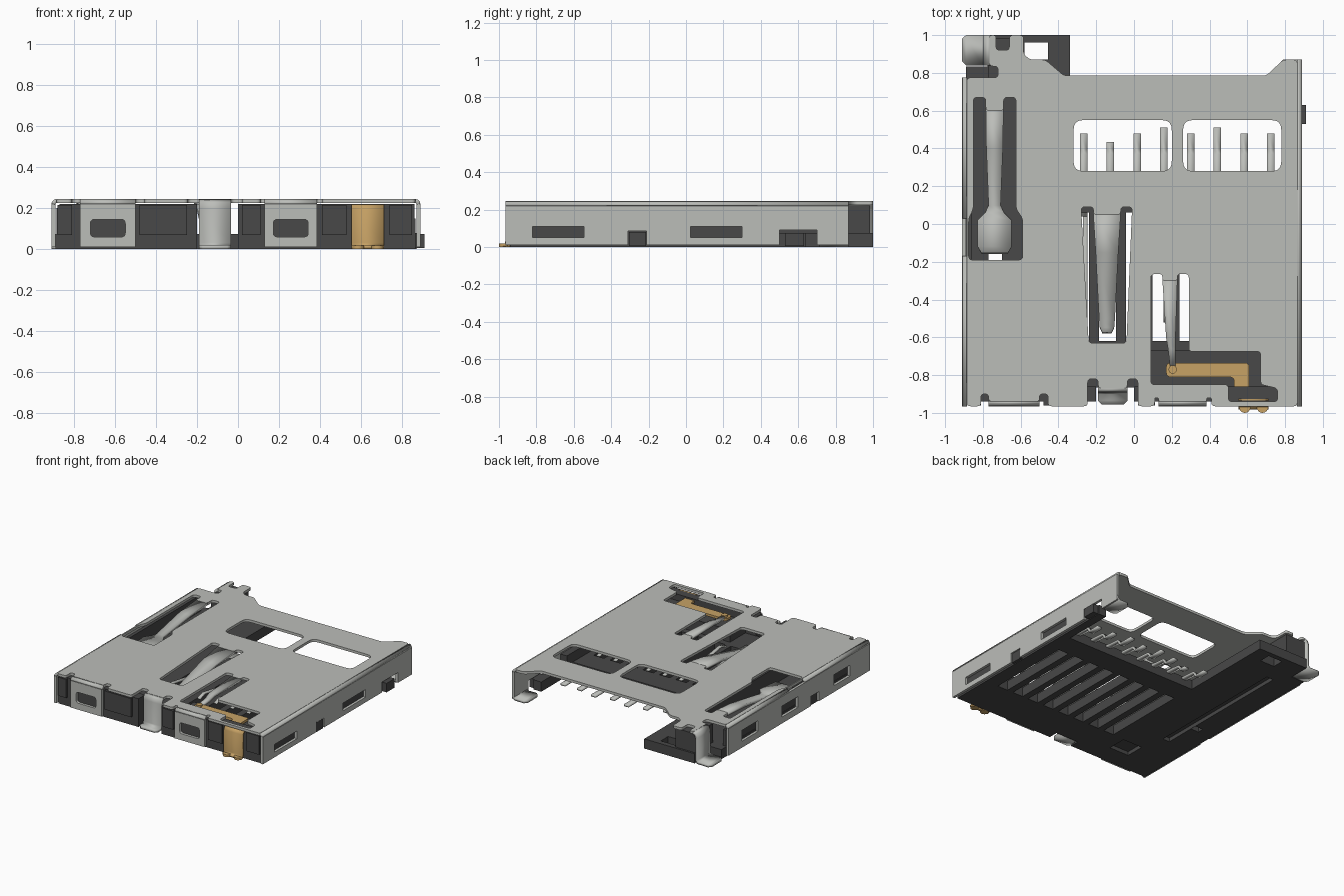
import bpy
import math
from mathutils import Matrix, Vector

default_cube = bpy.data.objects.get("Cube")
if default_cube:
    bpy.data.objects.remove(default_cube)


def make_material(name, red, green, blue):
    material = bpy.data.materials.new(name)
    material.use_nodes = True
    colour = (red, green, blue, 1)
    material.diffuse_color = colour
    material.node_tree.nodes["Principled BSDF"].inputs["Base Color"].default_value = colour
    return material


STEEL = make_material("steel grey", .5, .51, .485)
PLASTIC = make_material("black plastic", .065, .065, .065)
BRONZE = make_material("contact bronze", .57, .36, .13)

SHEET = .02          # sheet metal thickness
TOP = .235           # middle of the top sheet
X, Y, Z = Vector((1, 0, 0)), Vector((0, 1, 0)), Vector((0, 0, 1))
parts = []


def add_part(name, mesh, material):
    part = bpy.data.objects.new(name, mesh)
    bpy.context.collection.objects.link(part)
    mesh.materials.clear()
    mesh.materials.append(material)
    parts.append(part)
    return part


def rect(left, right, low, high):
    return [(left, low), (right, low), (right, high), (left, high)]


def rounded(points, radius):
    """Round every corner of a closed outline."""
    if not radius:
        return points
    result = []
    for i, point in enumerate(points):
        corner = Vector(point)
        before = Vector(points[i - 1]) - corner
        after = Vector(points[(i + 1) % len(points)]) - corner
        reach = min(radius, before.length * .45, after.length * .45)
        start = corner + before.normalized() * reach
        end = corner + after.normalized() * reach
        for step in range(5):
            t = step / 4
            result.append(start * (1 - t) ** 2 + corner * 2 * t * (1 - t) + end * t * t)
    return result


def plate(name, material, outline, low, high, holes=(), radius=0, across=X, up=Y):
    """Flat sheet with holes; low and high are measured along its normal."""
    curve = bpy.data.curves.new(name + " outline", "CURVE")
    curve.dimensions = "2D"
    curve.fill_mode = "BOTH"
    curve.extrude = (high - low) / 2
    for loop in [outline, *holes]:
        points = rounded(loop, radius)
        spline = curve.splines.new("POLY")
        spline.points.add(len(points) - 1)
        for target, point in zip(spline.points, points):
            target.co = (point[0], point[1], 0, 1)
        spline.use_cyclic_u = True
    temporary = bpy.data.objects.new(name + " outline", curve)
    bpy.context.collection.objects.link(temporary)
    graph = bpy.context.evaluated_depsgraph_get()
    mesh = bpy.data.meshes.new_from_object(temporary.evaluated_get(graph))
    bpy.data.objects.remove(temporary)
    normal = across.cross(up)
    frame = Matrix((across, up, normal)).transposed().to_4x4()
    frame.translation = normal * (low + high) / 2
    mesh.transform(frame)
    return add_part(name, mesh, material)


def box(name, material, left, right, front, back, low, high):
    return plate(name, material, rect(left, right, front, back), low, high)


def ribbon(name, material, path, across=X, thickness=SHEET):
    """Bent strip; path is a list of (centre, half width)."""
    vertices = []
    for centre, half in path:
        vertices += [Vector(centre) - across * half, Vector(centre) + across * half]
    faces = [(i, i + 1, i + 3, i + 2) for i in range(0, len(vertices) - 2, 2)]
    mesh = bpy.data.meshes.new(name)
    mesh.from_pydata(vertices, [], faces)
    strip = add_part(name, mesh, material)
    solid = strip.modifiers.new("sheet thickness", "SOLIDIFY")
    solid.thickness = thickness
    solid.offset = 0
    return strip


def edge_bend(name, start, outward, along, half):
    """Quarter round that joins the top sheet to a wall."""
    path = []
    for step in range(5):
        angle = math.radians(90) * step / 4
        offset = outward * math.sin(angle) + Z * (math.cos(angle) - 1)
        path.append((Vector(start) + offset * .015, half))
    return ribbon(name, STEEL, path, along)


# Top sheet of the shell: front notches, stepped back edge, spring cut-outs
top_outline = [
    (-.885, -.965), (-.81, -.965), (-.81, -.9), (-.77, -.9), (-.77, -.94),
    (-.5, -.94), (-.5, -.9), (-.455, -.9), (-.455, -.965), (-.245, -.965),
    (-.245, -.82), (-.19, -.82), (-.19, -.87), (-.035, -.87), (-.035, -.82),
    (.02, -.82), (.02, -.965), (.11, -.965), (.11, -.92), (.13, -.92),
    (.13, -.94), (.385, -.94), (.385, -.92), (.41, -.92), (.41, -.965),
    (.865, -.965), (.865, .87), (.79, .87), (.7, .785), (-.37, .785),
    (-.47, .87), (-.55, .87), (-.585, .9), (-.585, 1), (-.66, 1), (-.66, .92),
    (-.73, .92), (-.73, 1), (-.765, 1), (-.765, .835), (-.72, .835),
    (-.72, .775), (-.885, .775)]
latch_hole = [
    (-.85, .67), (-.785, .67), (-.785, .6), (-.69, .6), (-.69, .67), (-.625, .67),
    (-.625, .08), (-.59, .03), (-.59, -.19), (-.875, -.19), (-.875, .03), (-.85, .08)]
card_spring_hole = [
    (-.28, .09), (-.215, .09), (-.215, .05), (-.07, .05), (-.07, .09),
    (-.01, .09), (-.04, -.63), (-.24, -.63)]
switch_hole = [
    (.09, -.265), (.15, -.265), (.15, -.3), (.23, -.3), (.23, -.265), (.29, -.265),
    (.29, -.675), (.67, -.675), (.67, -.85), (.76, -.87), (.76, -.94), (.5, -.94),
    (.5, -.85), (.09, -.85)]
windows = [rounded(rect(left, left + .52, .28, .55), .05) for left in (-.32, .26)]
plate("shell_top", STEEL, top_outline, TOP - .01, TOP + .01,
      [latch_hole, card_spring_hole, switch_hole, *windows], radius=.02)

# Side walls with windows and bottom notches
right_wall = [
    (-.965, .01), (-.31, .01), (-.31, .085), (-.21, .085), (-.21, .01), (.5, .01),
    (.5, .09), (.7, .09), (.7, .01), (.87, .01), (.87, .22), (-.965, .22)]
plate("right_wall", STEEL, right_wall, .87, .89,
      [rect(-.82, -.545, .05, .11), rect(.025, .3, .05, .11)], across=Y, up=Z)
left_wall = [
    (-.965, .01), (-.34, .01), (-.34, .085), (-.24, .085), (-.24, .01),
    (.775, .01), (.775, .22), (-.965, .22)]
plate("left_wall", STEEL, left_wall, -.91, -.89,
      [rect(y - .1, y + .1, .06, .145) for y in (-.62, .02, .51)], across=Y, up=Z)
edge_bend("right_bend", (.865, -.0475, TOP), X, Y, .9175)
edge_bend("left_front_bend", (-.885, -.5675, TOP), -X, Y, .3975)
edge_bend("left_back_bend", (-.885, .4025, TOP), -X, Y, .3725)

# Front wall tabs with a window each
for side, left, right in (("left", .13, .385), ("right", -.77, -.5)):
    middle, half = (left + right) / 2, (right - left) / 2
    window = rounded(rect(middle - .085, middle + .085, .06, .145), .02)
    plate("front_tab_" + side, STEEL, rect(left, right, .01, .22), .945, .965,
          [window], across=X, up=Z)
    edge_bend("front_bend_" + side, (middle, -.94, TOP), -Y, X, half)

# Solder feet bent out of the shell
middle = -.1125
ribbon("front_foot", STEEL, [
    ((middle, y, z), half) for y, z, half in (
        (-.865, TOP, .0775), (-.88, .225, .0775), (-.885, .2, .0775), (-.885, .03, .0775),
        (-.895, .01, .0775), (-.935, .01, .0775), (-.955, .01, .06))])
ribbon("back_left_foot", STEEL, [
    ((x, .92, z), half) for x, z, half in (
        (-.76, TOP, .08), (-.78, .225, .08), (-.79, .2, .08), (-.79, .03, .08),
        (-.8, .01, .08), (-.89, .01, .08), (-.91, .01, .06))], Y)
ribbon("back_right_foot", STEEL, [
    ((x, .79, z), half) for x, z, half in (
        (.88, .05, .08), (.88, .025, .08), (.865, .01, .08), (.79, .01, .08),
        (.77, .01, .06))], Y)

# Spring tongues that dip below the top sheet
ribbon("latch_spring", STEEL, [
    ((-.738, y, z), half) for y, z, half in (
        (.61, TOP, .047), (.4, .22, .044), (.1, .17, .032), (.06, .165, .05),
        (.02, .16, .09), (-.12, .15, .09), (-.155, .16, .07))])
ribbon("card_spring", STEEL, [
    ((-.143, y, z), half) for y, z, half in (
        (.06, TOP, .073), (-.15, .21, .06), (-.5, .13, .042), (-.55, .13, .038),
        (-.575, .14, .025))])
ribbon("switch_spring", STEEL, [
    ((x, y, z), half) for x, y, z, half in (
        (.19, -.29, TOP, .04), (.195, -.6, .225, .025), (.2, -.66, .21, .02),
        (.205, -.75, .205, .015))])

# Plastic base: lower layer has recesses, both layers have contact slots
pins = [(-.267 + .1417 * i, tip) for i, tip in enumerate(
    (.48, .435, .48, .51, .48, .51, .48, .48))]
slots = [rect(x - .06, x + .03, -.62, .06) for x, tip in pins]
corner_hole = rect(-.58, -.455, .87, .96)
latch_drain = rect(-.77, -.7, -.2, -.15)
base_outline = [
    (-.89, -.94), (-.2, -.94), (-.2, -.865), (0, -.865), (0, -.94), (.865, -.94),
    (.865, .64), (.8, .64), (.8, .24), (-.34, .24), (-.34, 1), (-.775, 1),
    (-.775, .835), (-.89, .835)]
recesses = [rect(-.7, -.64, -.44, .72), rect(-.6, -.43, -.78, -.63)]
plate("base_underside", PLASTIC, base_outline, 0, .03,
      [corner_hole, latch_drain, *slots, *recesses])
plate("base_floor", PLASTIC, base_outline, .03, .075, [corner_hole, latch_drain, *slots])

# Plastic walls, front blocks and the rear corner
for name, left, right, front, back, high in (
        ("front_wall_right", -.87, -.2, -.94, -.86, .22),
        ("front_wall_left", 0, .86, -.94, -.86, .22),
        ("front_block_right", -.48, -.25, -.96, -.94, .215),
        ("front_block_middle", .02, .11, -.96, -.94, .215),
        ("front_block_left", .41, .53, -.955, -.94, .215),
        ("front_block_corner", .74, .85, -.955, -.94, .215),
        ("front_block_end", -.88, -.81, -.96, -.94, .215),
        ("switch_support", .09, .8, -.86, -.67, .17),
        ("left_rail", .81, .865, -.94, .31, .15),
        ("right_rail", -.885, -.86, -.94, .77, .2),
        ("card_rail", -.57, -.53, -.86, .78, .2),
        ("rear_corner", -.77, -.6, .77, .985, .222)):
    box(name, PLASTIC, left, right, front, back, .07, high)
box("side_nub", PLASTIC, .86, .91, .53, .63, .005, .075)
box("side_stop", PLASTIC, .86, .885, -.305, -.215, .005, .08)

# Card contacts: flat tail, step up into the base, thin sprung arm
for number, (x, tip) in enumerate(pins, 1):
    ribbon(f"contact_tail_{number}", STEEL, [
        ((x, y, z), .02) for y, z in (
            (tip, .012), (.39, .012), (.365, .05), (.24, .06), (.04, .06))], thickness=.015)
    ribbon(f"contact_arm_{number}", STEEL, [
        ((x + .01, y, z), .012) for y, z in (
            (.05, .06), (-.4, .13), (-.46, .14), (-.52, .12))], thickness=.012)

# Bronze detection switch: arm, rivet, front terminal and lobed foot
arm = [(.17, -.81), (.53, -.81), (.53, -.885), (.61, -.885), (.61, -.735), (.17, -.735)]
plate("switch_arm", BRONZE, arm, .19, .208, radius=.025)
ribbon("switch_terminal", BRONZE, [
    ((.633, y, z), .08) for y, z in (
        (-.865, .2), (-.93, .212), (-.95, .205), (-.957, .19), (-.957, .03),
        (-.962, .012), (-.98, .01))], thickness=.018)


def disc(name, x, y, radius, low, high):
    ring = [(x + radius * math.cos(math.tau * i / 16), y + radius * math.sin(math.tau * i / 16))
            for i in range(16)]
    return plate(name, BRONZE, ring, low, high)


for side, x in (("right", .587), ("left", .68)):
    disc("terminal_lobe_" + side, x, -.97, .03, .001, .019)
disc("switch_rivet", .205, -.77, .022, .205, .222)

# Smooth the bends and keep sheet edges crisp
bpy.ops.object.select_all(action="DESELECT")
for part in parts:
    part.select_set(True)
bpy.context.view_layer.objects.active = parts[0]
bpy.ops.object.shade_smooth_by_angle(angle=math.radians(35))
